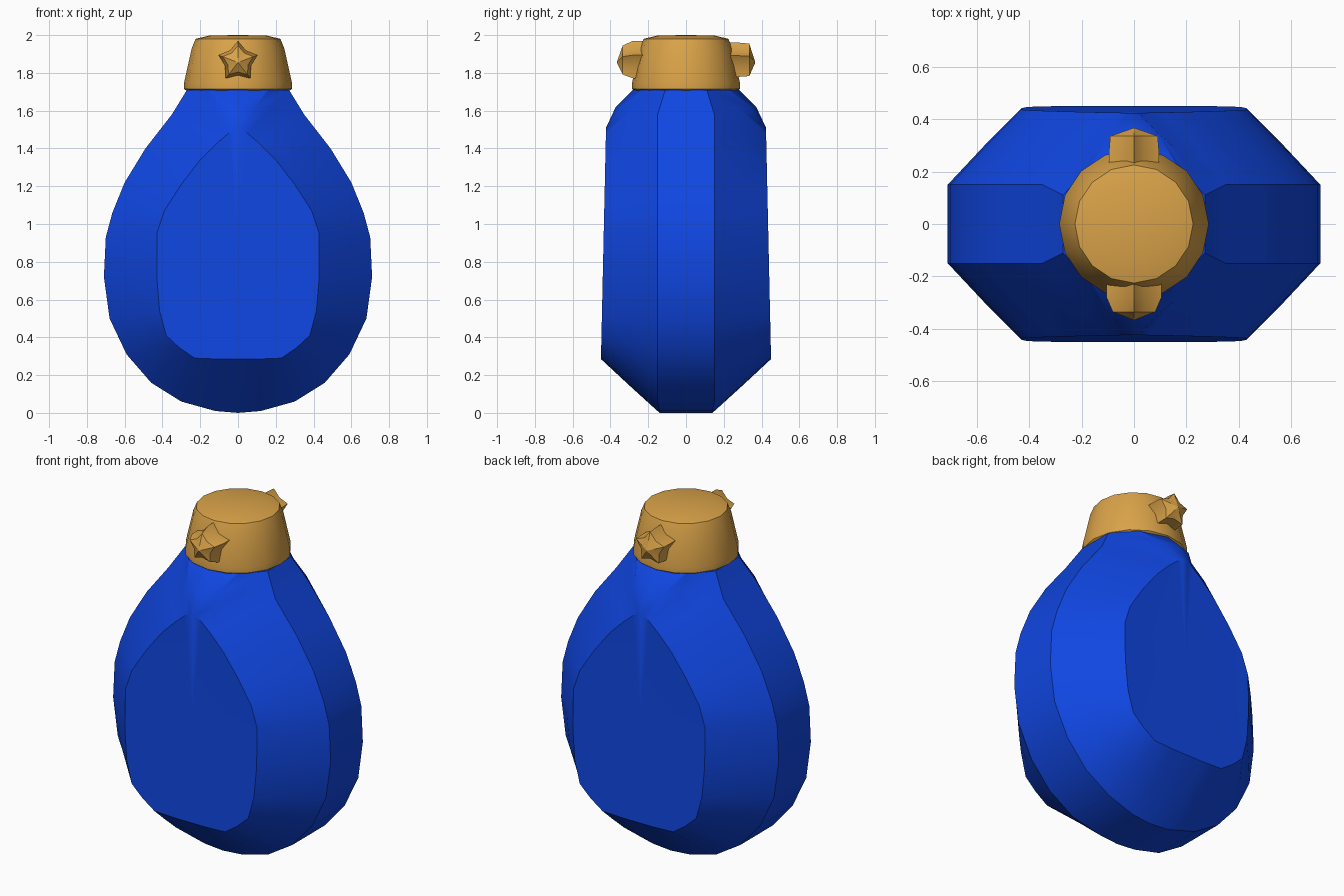
import bpy, bmesh, math

if "Cube" in bpy.data.objects:
    bpy.data.objects.remove(bpy.data.objects["Cube"])


def material(name, rgb):
    m = bpy.data.materials.new(name)
    m.diffuse_color = (*rgb, 1)
    m.use_nodes = True
    m.node_tree.nodes["Principled BSDF"].inputs["Base Color"].default_value = m.diffuse_color
    return m


BLUE = material("blue glass", (0.005, 0.062, 0.76))
GOLD = material("gold", (0.70, 0.365, 0.066))


def finish(name, bm, mat, angle):
    bmesh.ops.recalc_face_normals(bm, faces=bm.faces)
    me = bpy.data.meshes.new(name)
    bm.to_mesh(me)
    bm.free()
    ob = bpy.data.objects.new(name, me)
    bpy.context.collection.objects.link(ob)
    me.materials.append(mat)
    bpy.ops.object.select_all(action='DESELECT')
    bpy.context.view_layer.objects.active = ob
    ob.select_set(True)
    bpy.ops.object.shade_smooth_by_angle(angle=math.radians(angle))
    return ob


def bridge(bm, a, b):
    n = len(a)
    for i in range(n):
        j = (i + 1) % n
        bm.faces.new((a[i], a[j], b[j], b[i]))


def fan(bm, loop, centre):
    c = bm.verts.new(centre)
    for i in range(len(loop)):
        bm.faces.new((loop[i], loop[(i + 1) % len(loop)], c))


# Body: right half of the outline (x, y, z) paired with flat panel edge (x, z)
OUTER = [(0, .14, 0), (.12, .14, .01), (.30, .15, .06), (.46, .15, .16),
         (.59, .15, .31), (.68, .15, .50), (.71, .15, .72), (.70, .15, .93),
         (.665, .15, 1.06), (.60, .15, 1.22), (.49, .15, 1.40),
         (.35, .15, 1.58), (.27, .11, 1.71), (.16, .23, 1.71), (0, .28, 1.71)]
PANEL = [(0, .285), (.10, .285), (.23, .29), (.31, .345), (.38, .41),
         (.415, .54), (.43, .72), (.43, .95), (.39, 1.07), (.30, 1.21),
         (.20, 1.34), (.11, 1.43), (.05, 1.48), (.02, 1.50), (0, 1.51)]


def mirrored(pts):
    return pts + [(-p[0], *p[1:]) for p in pts[-2:0:-1]]


bm = bmesh.new()
rims = []
for s in (-1, 1):
    outer = mirrored(OUTER)
    panel = [(x, .45 - (z - .3) * .022, z) for x, z in mirrored(PANEL)]
    mid = []
    for o, p in zip(outer, panel):
        k = .02 if o[2] > 1.5 else 0.004      # shoulders bulge a little
        mid.append(((o[0] + p[0]) / 2, (o[1] + p[1]) / 2 + k,
                    (o[2] + p[2]) / 2 + k / 2))
    loops = [[bm.verts.new((x, s * y, z)) for x, y, z in lp]
             for lp in (outer, mid, panel)]
    bridge(bm, loops[0], loops[1])
    bridge(bm, loops[1], loops[2])
    fan(bm, loops[2], (0, s * .43, .85))      # slightly hollow panel
    rims.append(loops[0])
bridge(bm, rims[0], rims[1])
finish("bottle_body", bm, BLUE, 30)

# Lid: lathed profile (radius, height)
bm = bmesh.new()
SIDES = 16
prev = None
for r, z in [(.265, 1.70), (.285, 1.715), (.285, 1.75), (.245, 1.93),
             (.225, 1.98), (.15, 1.998)]:
    ring = [bm.verts.new((r * math.cos(2 * math.pi * i / SIDES),
                          r * math.sin(2 * math.pi * i / SIDES), z))
            for i in range(SIDES)]
    if prev:
        bridge(bm, prev, ring)
    else:
        bm.faces.new(ring)
    prev = ring
fan(bm, prev, (0, 0, 2.0))
finish("lid", bm, GOLD, 40)


# Star studs on the front and back of the lid
def star(name, s, base, tip):
    bm = bmesh.new()
    prev = None
    for y, k in ((.19, base), (.28, base), (.335, tip)):
        ring = []
        for i in range(10):
            a = math.pi / 2 + i * math.pi / 5
            r = k * (.066 if i % 2 else .1)
            ring.append(bm.verts.new((r * math.cos(a), s * y,
                                      1.86 + r * math.sin(a))))
        if prev:
            bridge(bm, prev, ring)
        else:
            bm.faces.new(ring)
        prev = ring
    fan(bm, prev, (0, s * .367, 1.855))
    finish(name, bm, GOLD, 35)


star("front_star", -1, 1.1, .85)
star("back_star", 1, 1.0, .95)
